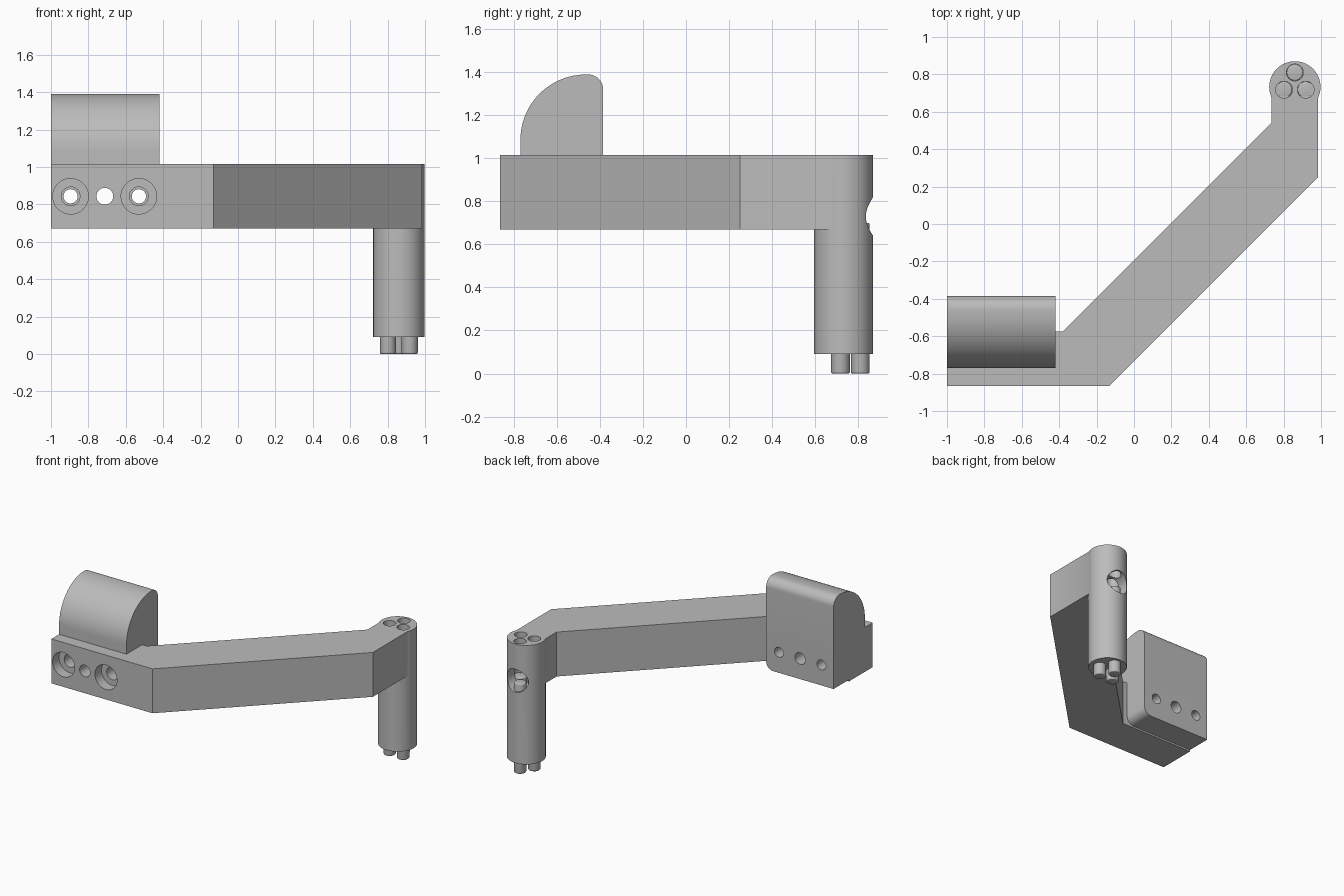
import bpy, math
from mathutils import Vector

cube = bpy.data.objects.get("Cube")
if cube:
    bpy.data.objects.remove(cube, do_unlink=True)

grey = bpy.data.materials.new("plain_grey")
grey.use_nodes = True
colour = (0.5, 0.5, 0.5, 1)
grey.diffuse_color = colour
grey.node_tree.nodes["Principled BSDF"].inputs["Base Color"].default_value = colour


def prism(name, outline, depth):
    """Extrude a closed outline; depth is the extrusion vector."""
    n = len(outline)
    low = [Vector(p) for p in outline]
    verts = low + [p + Vector(depth) for p in low]
    faces = [tuple(range(n)), tuple(range(n, 2 * n))]
    faces += [(i, (i + 1) % n, n + (i + 1) % n, n + i) for i in range(n)]
    mesh = bpy.data.meshes.new(name)
    mesh.from_pydata(verts, [], faces)
    mesh.materials.append(grey)
    obj = bpy.data.objects.new(name, mesh)
    bpy.context.collection.objects.link(obj)
    select(obj)
    bpy.ops.object.mode_set(mode='EDIT')
    bpy.ops.mesh.select_all(action='SELECT')
    bpy.ops.mesh.normals_make_consistent(inside=False)
    bpy.ops.object.mode_set(mode='OBJECT')
    return obj


def select(obj):
    bpy.ops.object.select_all(action='DESELECT')
    obj.select_set(True)
    bpy.context.view_layer.objects.active = obj


def rod(name, x, y, r, z0, z1, sides=48):
    """Upright cylinder."""
    turns = [math.tau * i / sides for i in range(sides)]
    return prism(name, [(x + r * math.cos(a), y + r * math.sin(a), z0) for a in turns],
                 (0, 0, z1 - z0))


def bore(x, z, r, y0, y1, sides=48):
    """Cutter running along y."""
    turns = [math.tau * i / sides for i in range(sides)]
    return prism("cutter", [(x + r * math.cos(a), y0, z + r * math.sin(a)) for a in turns],
                 (0, y1 - y0, 0))


def combine(obj, other, operation):
    mod = obj.modifiers.new("combine", 'BOOLEAN')
    mod.operation, mod.solver, mod.object = operation, 'EXACT', other
    select(obj)
    bpy.ops.object.modifier_apply(modifier=mod.name)
    bpy.data.objects.remove(other, do_unlink=True)


def arc(cx, cz, r, start, end, steps):
    for i in range(steps + 1):
        a = math.radians(start + (end - start) * i / steps)
        yield cx + r * math.cos(a), cz + r * math.sin(a)


BOTTOM, TOP = 0.67, 1.015
POST_X, POST_Y = 0.86, 0.733

# Cranked arm
plan = [(-1, -0.865), (-0.13, -0.865), (0.985, 0.25), (0.985, POST_Y),
        (0.735, POST_Y), (0.735, 0.54), (-0.38, -0.575), (-1, -0.575)]
arm = prism("bracket_arm", [(x, y, BOTTOM) for x, y in plan], (0, 0, TOP - BOTTOM))

# Rounded clamp block, with its inner bottom edge rounded off
side = [(-0.77, 0.683), *arc(-0.465, 1.085, 0.305, 180, 90, 24),
        *arc(-0.455, 1.32, 0.07, 90, 0, 10), (-0.385, 0.683)]
block = prism("clamp_block", [(-1, y, z) for y, z in side], (0.58, 0, 0))
limit = [(-1.1, 0.6), *arc(-0.48, 0.743, 0.06, -90, 0, 10), (-0.42, 1.5), (-1.1, 1.5)]
limit[0] = (-1.1, 0.683)
combine(block, prism("limit", [(x, -1, z) for x, z in limit], (0, 1, 0)), 'INTERSECT')
combine(arm, block, 'UNION')

# Round post at the far end
combine(arm, rod("post", POST_X, POST_Y, 0.137, 0.09, TOP, 96), 'UNION')

# Mounting holes: two counterbored, one plain between them
for x in (-0.895, -0.53):
    for r, depth in ((0.095, 0.08), (0.05, 0.3), (0.038, 1)):
        combine(arm, bore(x, 0.843, r, -1, -0.865 + depth), 'DIFFERENCE')
combine(arm, bore(-0.712, 0.843, 0.045, -1, 0), 'DIFFERENCE')

# Window in the back of the post, and three sockets reaching it from above
combine(arm, bore(POST_X, 0.73, 0.09, 0.685, 1), 'DIFFERENCE')
spots = [(0.86, 0.81), (0.802, 0.718), (0.918, 0.718)]
for x, y in spots:
    combine(arm, rod("cutter", x, y, 0.045, 0.7, 1.1), 'DIFFERENCE')
select(arm)
bpy.ops.object.shade_smooth_by_angle(angle=math.radians(30))

# Three contact pins with softened tips
for i, (x, y) in enumerate(spots):
    pin = rod(f"pin_{i + 1}", x, y, 0.044, 0, 0.7, 32)
    mod = pin.modifiers.new("soft_ends", 'BEVEL')
    mod.width, mod.segments, mod.angle_limit = 0.008, 3, math.radians(50)
    select(pin)
    bpy.ops.object.modifier_apply(modifier=mod.name)
    bpy.ops.object.shade_smooth_by_angle(angle=math.radians(35))
